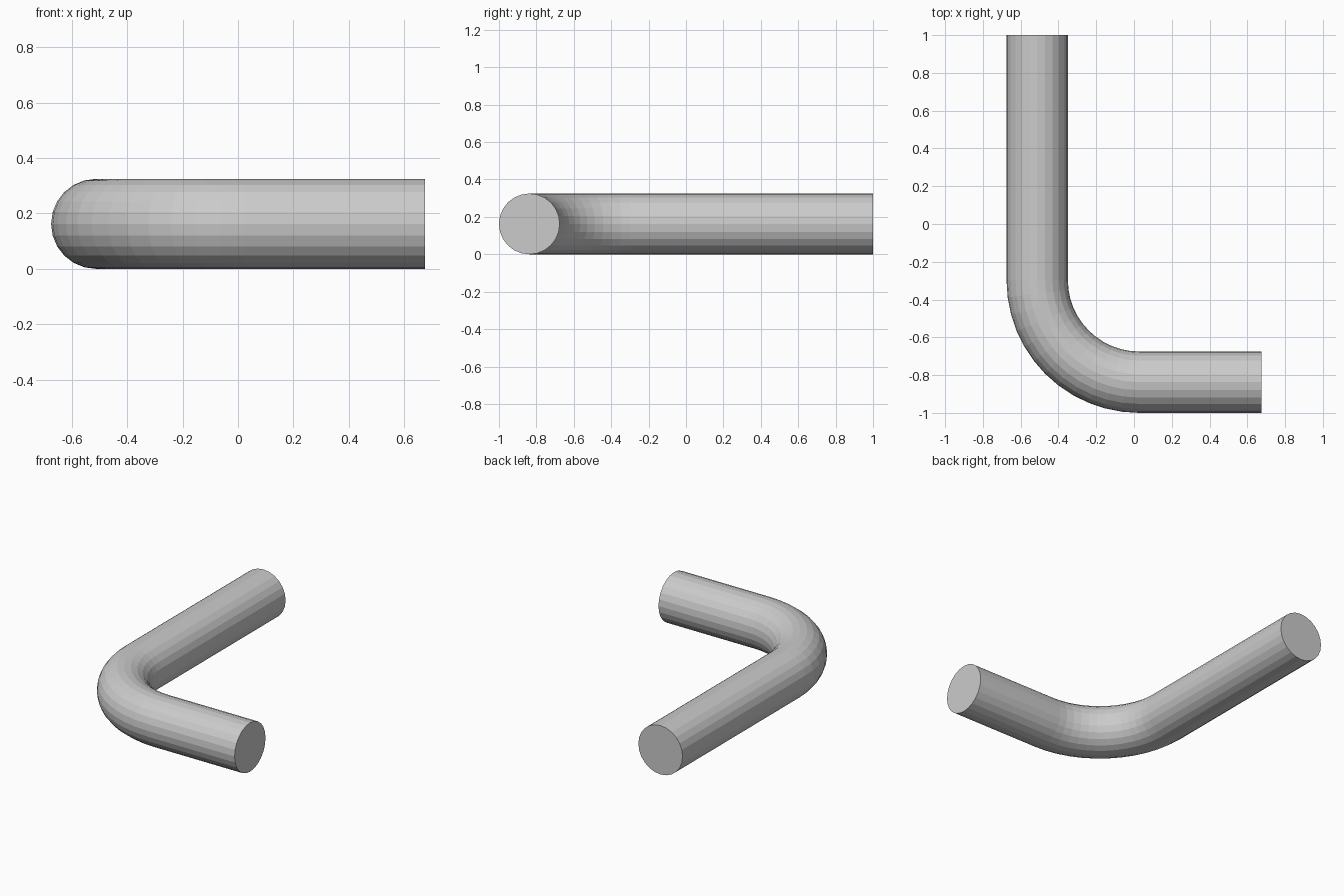
import bpy, bmesh
from math import sin, cos, pi

if "Cube" in bpy.data.objects:
    bpy.data.objects.remove(bpy.data.objects["Cube"])

R = 0.1625          # pipe radius
BEND = 0.54         # centreline bend radius
SIDES, STEPS = 24, 12
LX, LY = -0.675 + R, -1 + R      # centrelines of the two legs
CX, CY = LX + BEND, LY + BEND    # bend centre

# Path stations: position and outward sideways direction
stations = [(LX, 1.0, -1.0, 0.0)]
for i in range(STEPS + 1):
    a = pi + i * pi / 2 / STEPS
    if i == STEPS:
        d = (0.0, -1.0)
    else:
        d = (cos(a), sin(a))
    stations.append((CX + BEND * d[0], CY + BEND * d[1], *d))
stations.append((0.675, LY, 0.0, -1.0))

# Sweep the round section along the path
bm = bmesh.new()
rings = []
for x, y, dx, dy in stations:
    ring = []
    for k in range(SIDES):
        t = 2 * pi * k / SIDES
        s = R * cos(t)
        ring.append(bm.verts.new((x + dx * s, y + dy * s, R + R * sin(t))))
    rings.append(ring)
for a, b in zip(rings, rings[1:]):
    for k in range(SIDES):
        n = (k + 1) % SIDES
        bm.faces.new((a[k], a[n], b[n], b[k]))

# Flat end caps
bm.faces.new(rings[0])
bm.faces.new(rings[-1])
bmesh.ops.recalc_face_normals(bm, faces=bm.faces)

mesh = bpy.data.meshes.new("bent_rod")
bm.to_mesh(mesh)
bm.free()
bpy.context.collection.objects.link(bpy.data.objects.new("bent_rod", mesh))
